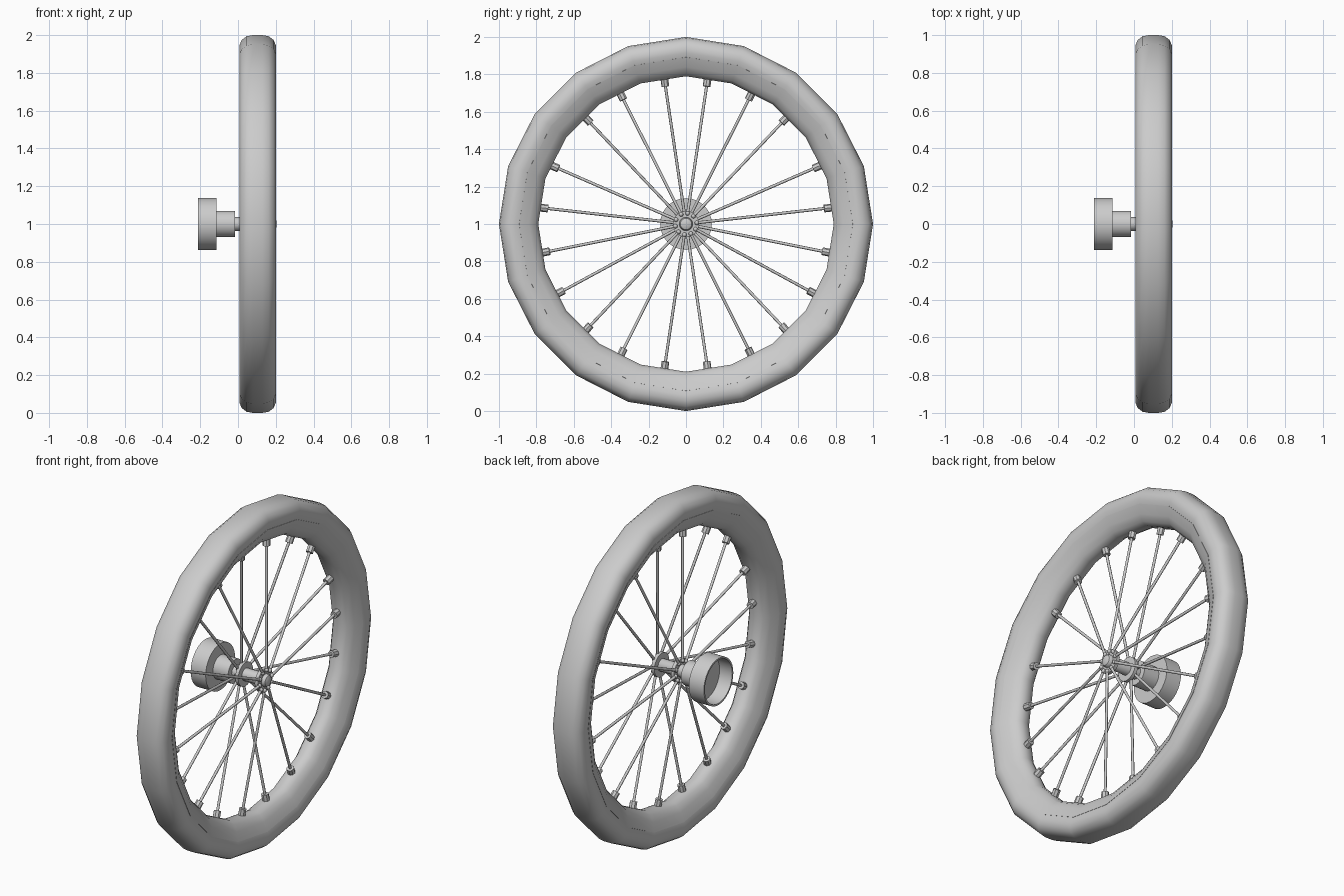
import bpy, bmesh, math
from mathutils import Vector

cube = bpy.data.objects.get("Cube")
if cube:
    bpy.data.objects.remove(cube, do_unlink=True)

# One plain grey for the whole wheel
grey = bpy.data.materials.new("plain_grey")
grey.use_nodes = True
colour = (0.6, 0.6, 0.6, 1)
grey.diffuse_color = colour
grey.node_tree.nodes["Principled BSDF"].inputs["Base Color"].default_value = colour

MID = 0.104                  # middle plane of the tyre along x
HUB = Vector((0, 0, 1))      # wheel centre


def polar(x, r, angle):
    """Point at radius r around the axle, angle measured from the top."""
    return HUB + Vector((x, r * math.sin(angle), r * math.cos(angle)))


def finish(bm, name, crease=35):
    bmesh.ops.remove_doubles(bm, verts=bm.verts, dist=1e-5)
    bmesh.ops.recalc_face_normals(bm, faces=bm.faces)
    mesh = bpy.data.meshes.new(name)
    bm.to_mesh(mesh)
    bm.free()
    mesh.shade_smooth()
    mesh.set_sharp_from_angle(angle=math.radians(crease))
    mesh.materials.append(grey)
    obj = bpy.data.objects.new(name, mesh)
    bpy.context.collection.objects.link(obj)
    return obj


def lathe(name, profile, sides, closed=False, crease=35):
    """Spin (x, radius) points around the axle."""
    bm = bmesh.new()
    rings = [[bm.verts.new(polar(x, r, math.tau * k / sides)) for k in range(sides)]
             for x, r in profile]
    pairs = list(zip(rings, rings[1:]))
    if closed:
        pairs.append((rings[-1], rings[0]))
    for a, b in pairs:
        for k in range(sides):
            n = (k + 1) % sides
            bm.faces.new((a[k], a[n], b[n], b[k]))
    bmesh.ops.dissolve_degenerate(bm, dist=1e-6, edges=bm.edges)
    return finish(bm, name, crease)


def add_rod(bm, start, end, radius, sides):
    axis = end - start
    made = bmesh.ops.create_cone(bm, cap_ends=True, segments=sides, radius1=radius,
                                 radius2=radius, depth=axis.length)["verts"]
    turn = axis.to_track_quat('Z', 'Y').to_matrix()
    for v in made:
        v.co = turn @ v.co + (start + end) / 2


def mirrored(half):
    """Complete a half section about the tyre's middle plane."""
    return ([(MID + x, r) for x, r in half]
            + [(MID - x, r) for x, r in reversed(half)])


# Tyre and rim, twenty segments each
lathe("tyre", mirrored([(0.025, 1.0), (0.058, 0.994), (0.084, 0.975), (0.097, 0.945),
                        (0.097, 0.915), (0.086, 0.885)]), 20, True, 45)
lathe("rim", mirrored([(0.04, 0.9), (0.09, 0.892), (0.07, 0.84),
                       (0.045, 0.805), (0.018, 0.79)]), 20, True, 45)

# Hub: axle with rounded cap, and two spoke flanges
lathe("axle", [(-0.03, 0), (-0.03, 0.036), (0.188, 0.036), (0.198, 0.03),
               (0.204, 0.016), (0.205, 0)], 24)
flanges = {"inner": 0.04, "outer": 0.168}
for side, x in flanges.items():
    lathe(side + "_flange", [(x - 0.01, 0), (x - 0.01, 0.07), (x + 0.01, 0.07),
                             (x + 0.01, 0)], 24)

# Open brake drum with its neck
lathe("drum", [(-0.13, 0), (-0.13, 0.128), (-0.213, 0.128), (-0.213, 0.138),
               (-0.115, 0.138), (-0.115, 0.07), (-0.016, 0.07), (-0.016, 0)], 32)

# Spokes alternate between the flanges and end in nipples on the rim
right_half = [8.5, 26.7, 43.4, 66.5, 83.6, 101.3, 118.5, 136.7, 153.5, 171.5]
angles = right_half + [360 - a for a in reversed(right_half)]
spokes, nipples, rivets = bmesh.new(), bmesh.new(), bmesh.new()
for i, degrees in enumerate(angles):
    a = math.radians(degrees)
    x = flanges["inner" if i % 2 else "outer"]
    out = -1 if i % 2 else 1
    foot, tip = polar(x + out * 0.012, 0.058, a), polar(MID, 0.795, a)
    add_rod(spokes, foot, tip, 0.008, 8)
    along = (tip - foot).normalized()
    add_rod(nipples, tip - along * 0.052, tip, 0.021, 8)
    ball = bmesh.ops.create_uvsphere(rivets, u_segments=8, v_segments=6, radius=0.012)
    bmesh.ops.translate(rivets, verts=ball["verts"], vec=foot)
finish(spokes, "spokes", 50)
finish(nipples, "nipples", 30)
finish(rivets, "spoke_rivets", 50)
